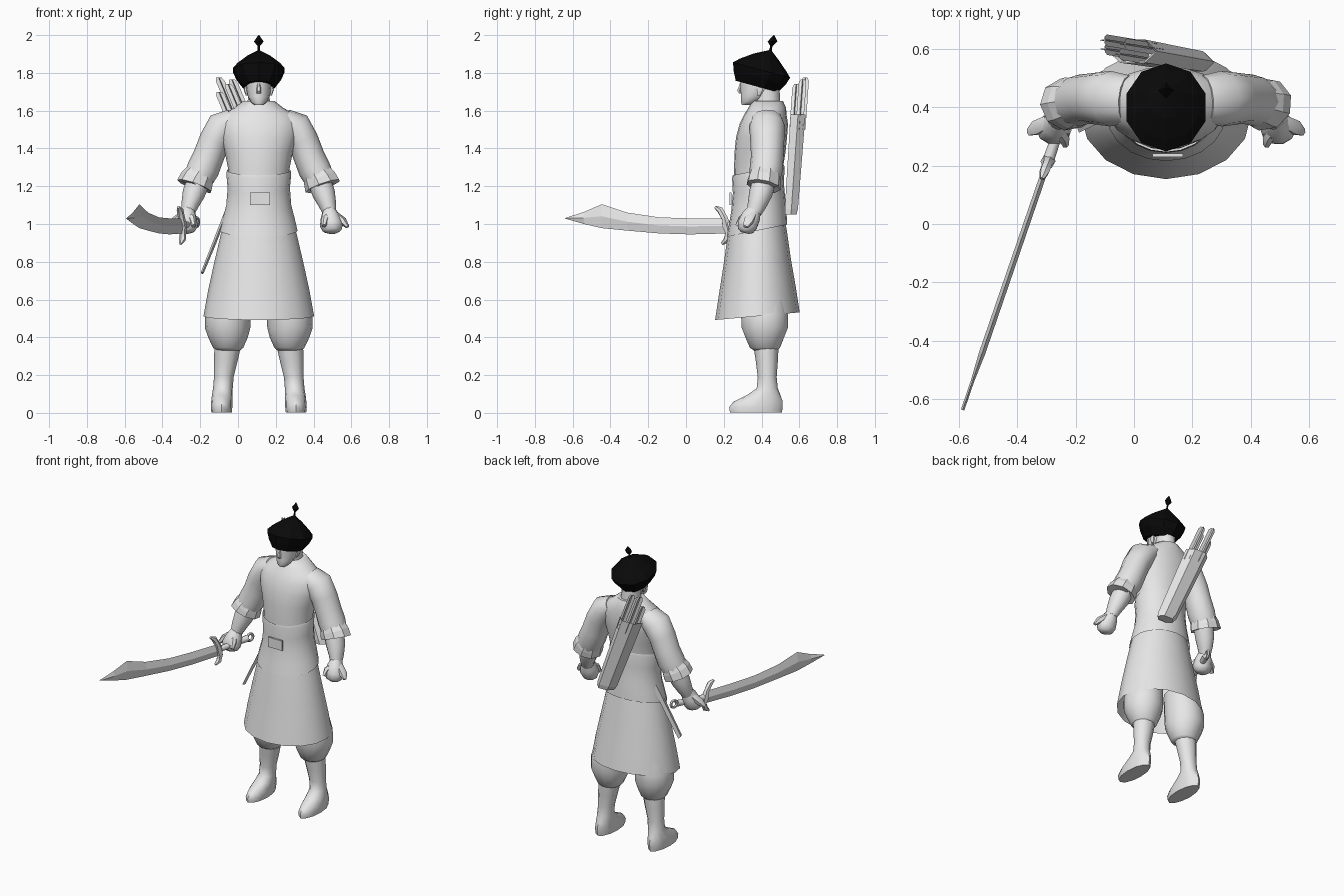
import bpy, bmesh, math
from mathutils import Vector

if "Cube" in bpy.data.objects:
    bpy.data.objects.remove(bpy.data.objects["Cube"])

CX = 0.11  # centre line of the body


def material(name, rgb):
    m = bpy.data.materials.new(name)
    m.use_nodes = True
    m.diffuse_color = (*rgb, 1)
    m.node_tree.nodes["Principled BSDF"].inputs["Base Color"].default_value = (*rgb, 1)
    return m


GREY = material("light grey", (0.8, 0.8, 0.8))
BLACK = material("black", (0.003, 0.003, 0.003))
FLAT = (Vector((1, 0, 0)), Vector((0, 1, 0)))


def finish(name, bm, mat, angle):
    bmesh.ops.recalc_face_normals(bm, faces=bm.faces)
    mesh = bpy.data.meshes.new(name)
    bm.to_mesh(mesh)
    bm.free()
    mesh.materials.append(mat)
    ob = bpy.data.objects.new(name, mesh)
    bpy.context.collection.objects.link(ob)
    if angle:
        bpy.ops.object.select_all(action='DESELECT')
        ob.select_set(True)
        bpy.context.view_layer.objects.active = ob
        bpy.ops.object.shade_smooth_by_angle(angle=math.radians(angle))
    return ob


def loft(name, stations, n=12, axes=None, caps=(True, True), mat=GREY, angle=50, turn=0.0):
    """Skin elliptical rings (x, y, z, radius_a, radius_b); square to the path if axes is None."""
    bm = bmesh.new()
    pts = [Vector((CX + s[0], s[1], s[2])) for s in stations]
    rings = []
    for i, s in enumerate(stations):
        if axes:
            u, v = axes
        else:
            t = (pts[min(i + 1, len(pts) - 1)] - pts[max(i - 1, 0)]).normalized()
            ref = Vector((0, 1, 0)) if abs(t.y) < 0.9 else Vector((0, 0, 1))
            u = ref.cross(t).normalized()
            v = t.cross(u)
        ring = []
        for k in range(n):
            a = 2 * math.pi * k / n + turn
            ring.append(bm.verts.new(pts[i] + u * math.cos(a) * s[3] + v * math.sin(a) * s[4]))
        rings.append(ring)
    for a, b in zip(rings, rings[1:]):
        for k in range(n):
            j = (k + 1) % n
            bm.faces.new((a[k], a[j], b[j], b[k]))
    if caps[0]:
        bm.faces.new(rings[0])
    if caps[1]:
        bm.faces.new(rings[-1])
    return finish(name, bm, mat, angle)


def box(name, centre, size):
    bm = bmesh.new()
    bmesh.ops.create_cube(bm, size=1)
    for v in bm.verts:
        v.co = Vector([c + p * s for c, p, s in zip(centre, v.co, size)])
    return finish(name, bm, GREY, 0)


# Jacket, belt and skirt
loft("jacket", [
    (0, .38, 1.10, .16, .125), (0, .382, 1.28, .16, .128), (0, .392, 1.38, .18, .135),
    (0, .400, 1.46, .205, .135), (0, .412, 1.53, .215, .128), (0, .420, 1.58, .19, .112),
    (0, .430, 1.615, .13, .10), (0, .432, 1.65, .085, .082)], n=20, axes=FLAT)
loft("belt", [
    (0, .383, 1.285, .168, .136), (0, .383, 1.27, .172, .139), (0, .383, 1.19, .165, .135),
    (0, .383, 1.10, .172, .143), (0, .380, 1.03, .19, .152), (0, .376, .965, .205, .160)],
    n=20, axes=(FLAT[0], Vector((0, 1, .2))), caps=(False, False))
loft("skirt", [
    (0, .377, 1.03, .175, .143), (0, .377, .95, .20, .157), (0, .377, .80, .235, .178),
    (0, .378, .65, .268, .203), (0, .378, .512, .293, .224)], n=16,
    axes=(FLAT[0], Vector((0, 1, .09))), caps=(True, False))
box("buckle", (CX + .006, .236, 1.133), (.105, .012, .066))

# Head, neck and nose
loft("neck", [(0, .435, 1.56, .075, .075), (0, .43, 1.66, .058, .068),
              (0, .425, 1.76, .058, .068)], axes=FLAT)
loft("head", [
    (0, .322, 1.63, .024, .026), (0, .335, 1.645, .042, .046), (0, .358, 1.675, .058, .068),
    (0, .372, 1.71, .064, .085), (0, .38, 1.745, .068, .095), (0, .38, 1.80, .068, .098)],
    n=14, axes=FLAT)
loft("nose", [(0, .292, 1.745, .008, .008), (0, .283, 1.705, .013, .014),
              (0, .290, 1.692, .011, .010)], n=6, axes=FLAT)
for s, side in ((1, "left"), (-1, "right")):
    loft(side + "_ear", [(s * .066, .395, 1.735, .008, .018), (s * .07, .39, 1.71, .010, .018),
                         (s * .063, .385, 1.68, .006, .010)], n=6, axes=FLAT)

# Tilted hat with its finial
TILT = (FLAT[0], Vector((0, 1, -.27)))
loft("hat", [
    (0, .375, 1.728, .088, .112), (0, .39, 1.775, .125, .138), (0, .40, 1.815, .143, .151),
    (0, .408, 1.843, .118, .122), (0, .425, 1.885, .065, .066), (0, .447, 1.918, .008, .008)],
    n=10, axes=TILT, mat=BLACK, angle=0, turn=math.pi / 10)
loft("hat_finial", [
    (0, .444, 1.905, .008, .008), (0, .452, 1.942, .006, .006), (0, .458, 1.966, .026, .026),
    (0, .466, 2.0, .002, .002)], n=4, axes=FLAT, mat=BLACK, angle=0)

# Arms and legs, mirrored about the centre line
for s, side in ((1, "left"), (-1, "right")):
    def limb(name, stations, **kw):
        loft(side + "_" + name, [(s * a, *rest) for a, *rest in stations], **kw)

    limb("sleeve", [
        (.13, .425, 1.555, .06, .085), (.19, .43, 1.515, .088, .095), (.235, .43, 1.44, .082, .09),
        (.265, .43, 1.36, .082, .086), (.295, .425, 1.29, .086, .088), (.325, .415, 1.23, .078, .080)])
    limb("cuff", [(.308, .42, 1.265, .080, .082), (.325, .415, 1.235, .092, .090),
                  (.340, .41, 1.20, .098, .092), (.334, .41, 1.21, .060, .060)],
         n=9, caps=(False, True), angle=0)
    limb("forearm", [(.315, .415, 1.24, .062, .064), (.345, .395, 1.16, .060, .062),
                     (.365, .375, 1.10, .046, .050), (.375, .36, 1.06, .036, .040)])
    limb("fist", [(.373, .365, 1.08, .032, .036), (.378, .345, 1.04, .050, .052),
                  (.385, .325, .995, .062, .055), (.388, .315, .965, .050, .044),
                  (.388, .312, .952, .025, .022)], n=10)
    limb("thumb", [(.372, .335, 1.055, .018, .022), (.350, .295, 1.025, .020, .022),
                   (.345, .272, .99, .012, .014)], n=6)
    limb("knuckles", [(.405, .35, 1.05, .018, .025), (.445, .33, 1.015, .022, .028),
                      (.470, .315, .985, .010, .014)], n=6)

    limb("trouser_leg", [
        (.14, .41, .66, .10, .115), (.163, .415, .52, .12, .127), (.165, .417, .45, .120, .125),
        (.163, .417, .40, .105, .105), (.162, .418, .345, .080, .082), (.162, .42, .33, .062, .062)],
        n=14, axes=FLAT)
    limb("boot", [
        (.165, .424, .35, .070, .066), (.175, .428, .27, .062, .058), (.185, .430, .19, .052, .050),
        (.190, .430, .13, .052, .056), (.193, .412, .095, .055, .088), (.196, .382, .06, .056, .130),
        (.197, .370, .03, .057, .142), (.197, .370, .002, .054, .137)], n=12, axes=FLAT)

# Sword: blade, guard, grip and ring pommel
GUARD = Vector((-.405, .215, 0))
ALONG = Vector((-.325, -.946, 0)).normalized()
SIDE = Vector((.946, -.325, 0))


def on_sword(y, z, *radii):
    p = GUARD + ALONG * ((y - GUARD.y) / ALONG.y)
    return (p.x, p.y, z, *radii)


edges = [(.22, 1.03, .95), (.02, 1.03, .945), (-.14, 1.035, .95), (-.31, 1.06, .965),
         (-.445, 1.105, .978), (-.54, 1.064, 1.0), (-.638, 1.032, 1.028)]
loft("sword_blade", [on_sword(y, (t + b) / 2, (t - b) / 2, .011 if y > -.5 else .006)
                     for y, t, b in edges],
     n=4, axes=(Vector((0, 0, 1)), SIDE), angle=0)
loft("sword_guard", [on_sword(y, z, r, r) for y, z, r in (
    (.155, 1.09, .008), (.18, 1.075, .018), (.205, 1.03, .018), (.215, .99, .026),
    (.225, .95, .018), (.215, .915, .018), (.19, .895, .008))], n=6)
loft("sword_grip", [on_sword(y, z, r, r) for y, z, r in (
    (.21, .992, .02), (.33, 1.0, .017), (.42, 1.008, .022))], n=8)
p = on_sword(.44, 1.01)
bpy.ops.mesh.primitive_torus_add(major_segments=12, minor_segments=6, major_radius=.023,
                                 minor_radius=.009, location=(CX + p[0], p[1], p[2]),
                                 rotation=(0, math.radians(90), math.radians(-19)))
bpy.context.object.name = "sword_pommel"
bpy.context.object.data.materials.append(GREY)

# Scabbard hanging at the right hip
loft("scabbard", [(-.165, .41, 1.08, .010, .026), (-.235, .37, .90, .010, .026),
                  (-.30, .335, .74, .008, .022)], n=4, angle=0)

# Quiver slung across the back, with arrow fletchings
loft("quiver", [(.105, .555, 1.05, .062, .035), (.09, .558, 1.08, .072, .040),
                (-.115, .593, 1.58, .085, .046), (-.112, .592, 1.57, .075, .038),
                (-.09, .588, 1.50, .070, .034)], n=6, axes=FLAT, angle=0)
for i, (dx, dy, top) in enumerate([(-.045, .0, 1.70), (-.015, .025, 1.775),
                                   (.02, -.02, 1.74), (.05, .012, 1.765)]):
    def at(z):
        k = (z - 1.58) / .53
        return (-.115 - .22 * k + dx, .593 + .037 * k + dy, z)
    for kind, ra, rb in (("wide", .024, .003), ("deep", .003, .020)):
        loft(f"arrow_{i + 1}_{kind}_vane", [(*at(1.50), ra, rb), (*at(top - .02), ra, rb),
                                            (*at(top), ra * .6, rb * .6)],
             n=4, axes=FLAT, angle=0)
